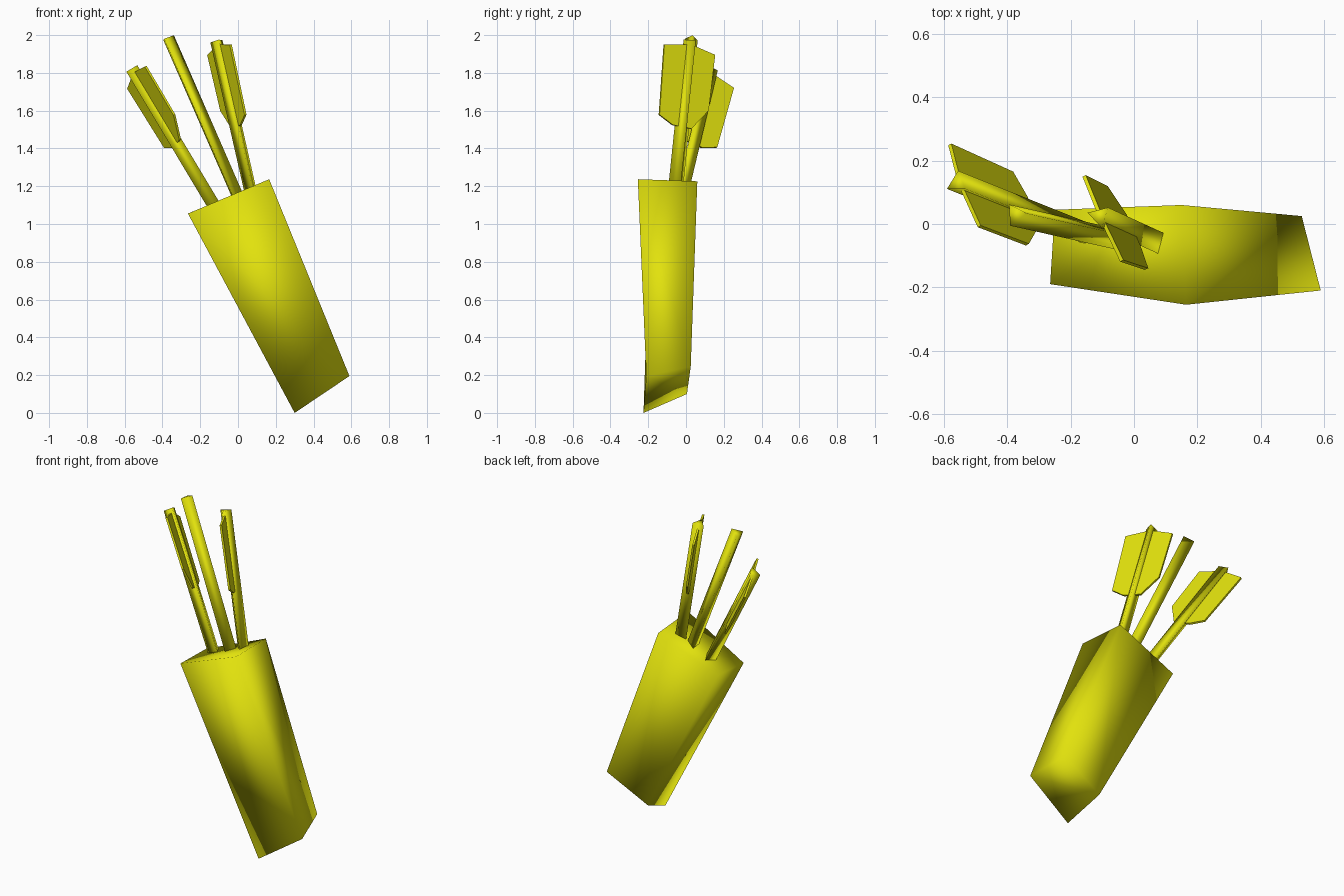
import bpy, bmesh, math
from mathutils import Vector

if "Cube" in bpy.data.objects:
    bpy.data.objects.remove(bpy.data.objects["Cube"])

yellow = bpy.data.materials.new("yellow")
yellow.diffuse_color = (0.76, 0.76, 0.004, 1)
yellow.use_nodes = True
yellow.node_tree.nodes["Principled BSDF"].inputs["Base Color"].default_value = yellow.diffuse_color


def finish(bm, name, smooth=True):
    bmesh.ops.recalc_face_normals(bm, faces=bm.faces)
    for f in bm.faces:
        f.smooth = smooth
    me = bpy.data.meshes.new(name)
    bm.to_mesh(me)
    bm.free()
    me.materials.append(yellow)
    ob = bpy.data.objects.new(name, me)
    bpy.context.collection.objects.link(ob)
    return ob


def prism(name, ring_a, ring_b, smooth=True):
    """Closed solid between two matching rings of points."""
    bm = bmesh.new()
    a = [bm.verts.new(p) for p in ring_a]
    b = [bm.verts.new(p) for p in ring_b]
    n = len(a)
    bm.faces.new(a)
    bm.faces.new(b[::-1])
    for i in range(n):
        j = (i + 1) % n
        bm.faces.new((a[i], b[i], b[j], a[j]))
    return finish(bm, name, smooth)


# Quiver: tapered, slightly twisted four-sided case, closed at both ends
prism("quiver",
      [(-0.265, -0.19, 1.055), (0.165, -0.255, 1.237), (0.15, 0.06, 1.226), (-0.25, 0.045, 1.062)],
      [(0.30, -0.225, 0.0), (0.59, -0.21, 0.195), (0.53, 0.025, 0.245), (0.26, 0.005, 0.10)])


def shaft(name, tip, entry, corner, radius=0.039, sink=0.12):
    """Three-sided shaft from its tip down into the quiver."""
    tip, entry = Vector(tip), Vector(entry)
    d = (entry - tip).normalized()
    u = Vector(corner)
    u = (u - d * u.dot(d)).normalized()
    v = d.cross(u)
    ring = [u * math.cos(k * math.tau / 3) * radius + v * math.sin(k * math.tau / 3) * radius
            for k in range(3)]
    prism(name, [tip + r for r in ring], [entry + d * sink + r for r in ring])
    return tip, d


# Vane outline: (distance down the shaft, sideways offset), long side positive
VANE = [(0.02, 0.0), (0.05, 0.152), (0.43, 0.138), (0.47, 0.055),
        (0.47, -0.055), (0.355, -0.143), (0.05, -0.147)]


def vane(name, tip, d, side, thick=0.012):
    w = Vector(side)
    w = (w - d * w.dot(d)).normalized()
    n = d.cross(w) * thick / 2
    pts = [tip + d * s + w * o for s, o in VANE]
    prism(name, [p + n for p in pts], [p - n for p in pts], smooth=False)


# Arrows: two feathered, the middle one bare
tip, d = shaft("left_shaft", (-0.56, 0.13, 1.82), (-0.135, -0.04, 1.11), (0, 1, 0))
vane("left_vane", tip, d, (-0.32, 0.87, -0.38))

shaft("middle_shaft", (-0.375, 0.03, 1.984), (-0.02, -0.05, 1.17), (1, 0.05, 0))

tip, d = shaft("right_shaft", (-0.11, 0.025, 1.97), (0.065, -0.055, 1.2), (0.25, -0.97, 0))
vane("right_vane", tip, d, (0.4, -0.9, 0.18))
